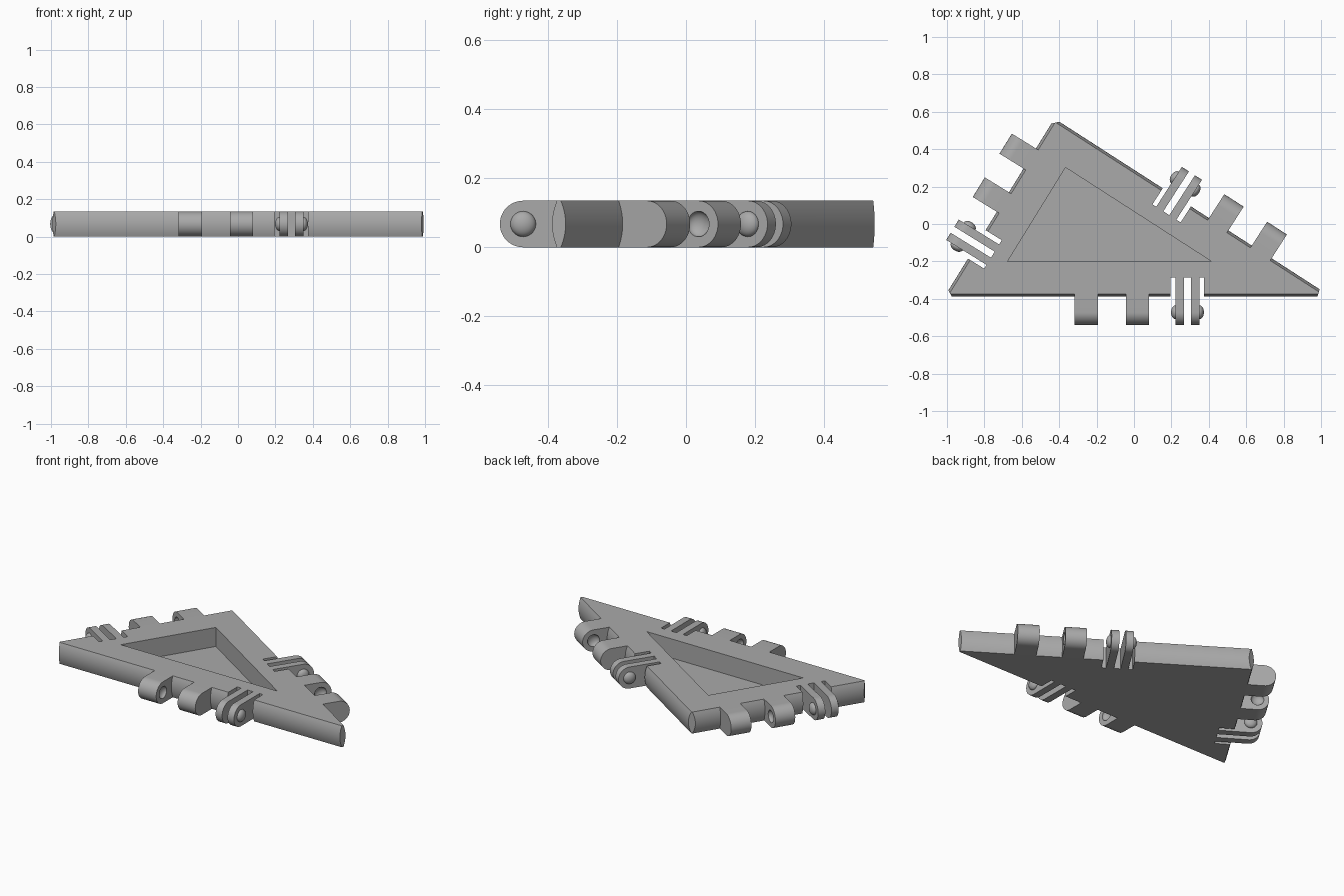
import bpy, bmesh, math
from mathutils import Vector, Matrix

if "Cube" in bpy.data.objects:
    bpy.data.objects.remove(bpy.data.objects["Cube"])

H = 0.135                      # plate thickness
R = H / 2                      # finger end radius
EDGE, BULGE = 0.174, 0.014     # rim width around the pocket, outward swell
PIN = 0.272                    # hinge axis distance from the pocket edge
POCKET = [Vector(p) for p in ((-0.676, -0.2), (0.414, -0.2), (-0.366, 0.302))]
CUTS = (0.352, 0.597, 0.246)   # where each sharp corner is blunted
SHIFTS = (0.0, -0.40, 0.25)    # hinge position along each side
BLOCKS = ((-0.318, -0.192), (-0.043, 0.08))
TABS = ((0.222, 0.267), (0.305, 0.35))
SLOTS = ((0.195, 0.222), (0.267, 0.305), (0.35, 0.374))

grey = bpy.data.materials.new("plain grey")
grey.use_nodes = True
COLOR = (0.4, 0.4, 0.4, 1)
grey.diffuse_color = COLOR
grey.node_tree.nodes["Principled BSDF"].inputs["Base Color"].default_value = COLOR


def make(name, bm):
    bmesh.ops.recalc_face_normals(bm, faces=bm.faces)
    mesh = bpy.data.meshes.new(name)
    bm.to_mesh(mesh)
    bm.free()
    mesh.materials.append(grey)
    ob = bpy.data.objects.new(name, mesh)
    bpy.context.collection.objects.link(ob)
    return ob


def loft(bm, rings):
    """Skin a stack of equal rings and cap both ends."""
    rows = [[bm.verts.new(p) for p in ring] for ring in rings]
    n = len(rows[0])
    for a, b in zip(rows, rows[1:]):
        for i in range(n):
            bm.faces.new((a[i], a[(i + 1) % n], b[(i + 1) % n], b[i]))
    bm.faces.new(rows[0])
    bm.faces.new(rows[-1])


def ball(bm, x):
    """Flattened ball on the hinge axis."""
    m = Matrix.Translation((x, -PIN, R)) @ Matrix.Diagonal((0.024, 0.037, 0.037, 1))
    m = m @ Matrix.Rotation(math.pi / 2, 4, 'Y')
    bmesh.ops.create_uvsphere(bm, u_segments=32, v_segments=16, radius=1, matrix=m)


def activate(ob):
    bpy.ops.object.select_all(action='DESELECT')
    ob.select_set(True)
    bpy.context.view_layer.objects.active = ob


def carve(ob, bm):
    """Subtract a cutter and discard it."""
    cutter = make("cutter", bm)
    cutter.hide_render = True
    mod = ob.modifiers.new("carve", 'BOOLEAN')
    mod.operation, mod.solver, mod.object = 'DIFFERENCE', 'EXACT', cutter
    activate(ob)
    bpy.ops.object.modifier_apply(modifier=mod.name)
    bpy.data.objects.remove(cutter)


def smooth(ob):
    activate(ob)
    bpy.ops.object.shade_smooth_by_angle(angle=math.radians(30))


# Direction, outward normal and line constant of each side
sides = []
for i in range(3):
    u = (POCKET[(i + 1) % 3] - POCKET[i]).normalized()
    n = Vector((u.y, -u.x))
    sides.append((u, n, n.dot(POCKET[i])))


def meet(n1, c1, n2, c2):
    """Crossing point of two lines."""
    d = n1.x * n2.y - n1.y * n2.x
    return Vector(((c1 * n2.y - c2 * n1.y) / d, (n1.x * c2 - n2.x * c1) / d))


def outline(offset, z):
    """Triangle grown by offset, with blunted corners."""
    points = []
    for i in range(3):
        n1, c1 = sides[i - 1][1:]
        n2, c2 = sides[i][1:]
        b = (n1 + n2).normalized()
        cut = b.dot(POCKET[i]) + CUTS[i]
        for n, c in ((n1, c1), (n2, c2)):
            points.append(meet(n, c + offset, b, cut).to_3d() + Vector((0, 0, z)))
    return points


# Plate with swelling rim
bm = bmesh.new()
steps = 12
loft(bm, [outline(EDGE + BULGE * (1 - (2 * k / steps - 1) ** 2), H * k / steps)
          for k in range(steps + 1)])
plate = make("triangle_plate", bm)

# Pocket with a thin floor
bm = bmesh.new()
loft(bm, [[(p.x, p.y, z) for p in POCKET] for z in (0.015, 0.3)])
carve(plate, bm)

# Side frames: x along the side, -y outward from the pocket edge
frames = []
for (u, n, c), shift in zip(sides, SHIFTS):
    origin = u * shift + n * c
    frames.append(Matrix.Translation(origin.to_3d())
                  @ Matrix.Rotation(math.atan2(u.y, u.x), 4, 'Z'))

# Flexing slots beside the tabs
for frame in frames:
    bm = bmesh.new()
    for x0, x1 in SLOTS:
        loft(bm, [[(x, y, z) for x, y in ((x0, -0.086), (x1, -0.086), (x1, -0.25), (x0, -0.25))]
                  for z in (-0.1, 0.3)])
    bm.transform(frame)
    carve(plate, bm)
smooth(plate)


def finger(name, x0, x1):
    """Round-ended hinge finger."""
    profile = [(-EDGE, 0), (-EDGE, H)]
    for k in range(25):
        a = math.pi / 2 + math.pi * k / 24
        profile.append((-PIN + R * math.cos(a), R + R * math.sin(a)))
    bm = bmesh.new()
    loft(bm, [[(x, y, z) for y, z in profile] for x in (x0, x1)])
    return make(name, bm)


# Hinges: two socketed blocks and a pair of tabs with snap bumps
for label, frame in zip(("front", "right", "left"), frames):
    for k, (x0, x1) in enumerate(BLOCKS):
        block = finger(f"{label}_hinge_block_{k + 1}", x0, x1)
        bm = bmesh.new()
        ball(bm, (x1, x0)[k])
        carve(block, bm)
        smooth(block)
        block.matrix_world = frame
    for k, (x0, x1) in enumerate(TABS):
        tab = finger(f"{label}_hinge_tab_{k + 1}", x0, x1)
        bm = bmesh.new()
        ball(bm, (x0, x1)[k])
        bump = make(f"{label}_snap_bump_{k + 1}", bm)
        for ob in (tab, bump):
            smooth(ob)
            ob.matrix_world = frame
